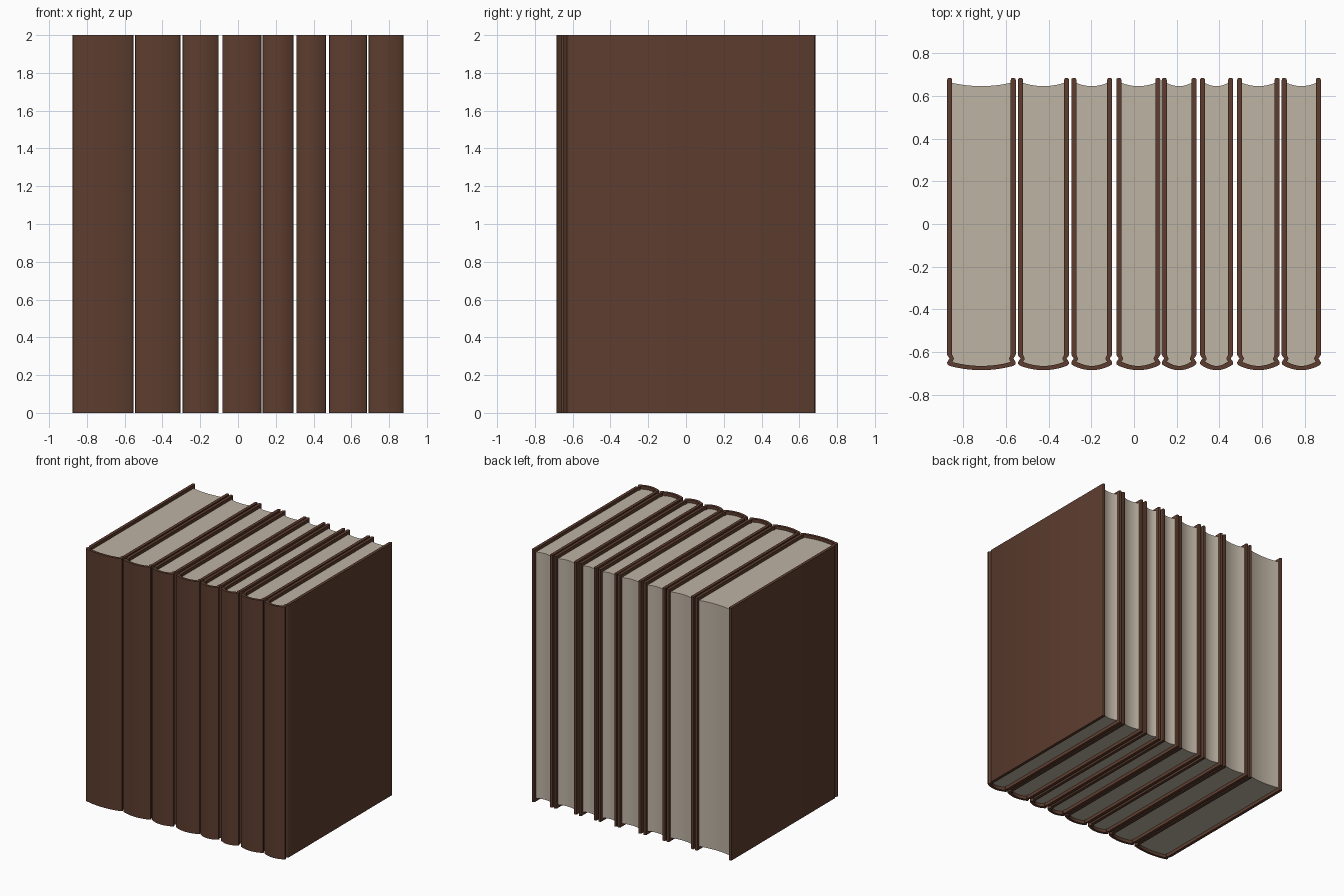
import bpy, bmesh, math

if "Cube" in bpy.data.objects:
    bpy.data.objects.remove(bpy.data.objects["Cube"])

HEIGHT = 2.0      # cover height
INSET = 0.025     # page block recess at top and bottom
T = 0.024         # cover board thickness

# left and right edge of each book along the row
BOOKS = [(-0.876, -0.554), (-0.544, -0.304), (-0.294, -0.102), (-0.083, 0.124),
         (0.130, 0.293), (0.309, 0.465), (0.483, 0.683), (0.692, 0.876)]


def material(name, rgb):
    m = bpy.data.materials.new(name)
    m.diffuse_color = (*rgb, 1.0)
    m.use_nodes = True
    m.node_tree.nodes["Principled BSDF"].inputs["Base Color"].default_value = m.diffuse_color
    return m


leather = material("brown leather", (0.108, 0.046, 0.028))
paper = material("aged paper", (0.515, 0.451, 0.371))


def extrude_strip(name, pairs, z0, z1, mat):
    """Solid made from a strip of point pairs (side a, side b) extruded in z."""
    bm = bmesh.new()
    rows = [[bm.verts.new((x, y, z)) for z in (z0, z1) for x, y in pair]
            for pair in pairs]
    for p, q in zip(rows, rows[1:]):
        a0, b0, a1, b1 = p
        c0, d0, c1, d1 = q
        for face in ((a0, b0, d0, c0), (a1, c1, d1, b1),
                     (a0, c0, c1, a1), (b0, b1, d1, d0)):
            bm.faces.new(face)
    for a0, b0, a1, b1 in (rows[0], rows[-1]):
        bm.faces.new((a0, a1, b1, b0))
    bmesh.ops.recalc_face_normals(bm, faces=bm.faces)
    mesh = bpy.data.meshes.new(name)
    bm.to_mesh(mesh)
    bm.free()
    mesh.materials.append(mat)
    ob = bpy.data.objects.new(name, mesh)
    bpy.context.collection.objects.link(ob)
    bpy.context.view_layer.objects.active = ob
    ob.select_set(True)
    bpy.ops.object.shade_smooth_by_angle(angle=math.radians(40))
    ob.select_set(False)
    return ob


def cover_pairs(h):
    """Outer and inner outline: board, hinge groove, rounded spine, mirrored."""
    side = [((h - 0.008, 0.685), (h - T + 0.008, 0.685)),
            ((h - 0.002, 0.681), (h - T + 0.002, 0.681)),
            ((h, 0.674), (h - T, 0.674)),
            ((h, -0.612), (h - T, -0.612)),
            ((h - 0.004, -0.620), (h - T - 0.003, -0.620)),
            ((h - 0.012, -0.630), (h - T - 0.008, -0.630)),
            ((h - 0.005, -0.640), (h - T - 0.005, -0.638)),
            ((h, -0.649), (h - T, -0.645)),
            ((h - 0.002, -0.658), (h - T - 0.002, -0.647)),
            ((h - 0.012, -0.665), (h - T - 0.008, -0.649))]
    xo, xi = side[-1][0][0], side[-1][1][0]
    arc = []
    for i in range(1, 10):                       # curved spine
        s = 1 - i / 5
        bulge = 1 - s * s
        arc.append(((xo * s, -0.665 - 0.020 * bulge),
                    (xi * s, -0.649 - 0.016 * bulge)))
    mirrored = [tuple((-x, y) for x, y in pair) for pair in reversed(side)]
    return side + arc + mirrored


def page_pairs(h):
    """Page block: concave fore edge at the back, rounded at the spine."""
    w = h - T + 0.002
    pairs = []
    for i in range(11):
        s = 1 - i / 5
        bulge = 1 - s * s
        pairs.append(((w * s, 0.662 - 0.016 * bulge),
                      (w * s, -0.646 - 0.020 * bulge)))
    return pairs


for n, (left, right) in enumerate(BOOKS, 1):
    h, cx = (right - left) / 2, (right + left) / 2
    cover = extrude_strip(f"book_cover_{n}", cover_pairs(h), 0, HEIGHT, leather)
    pages = extrude_strip(f"book_pages_{n}", page_pairs(h), INSET, HEIGHT - INSET, paper)
    cover.location.x = pages.location.x = cx
